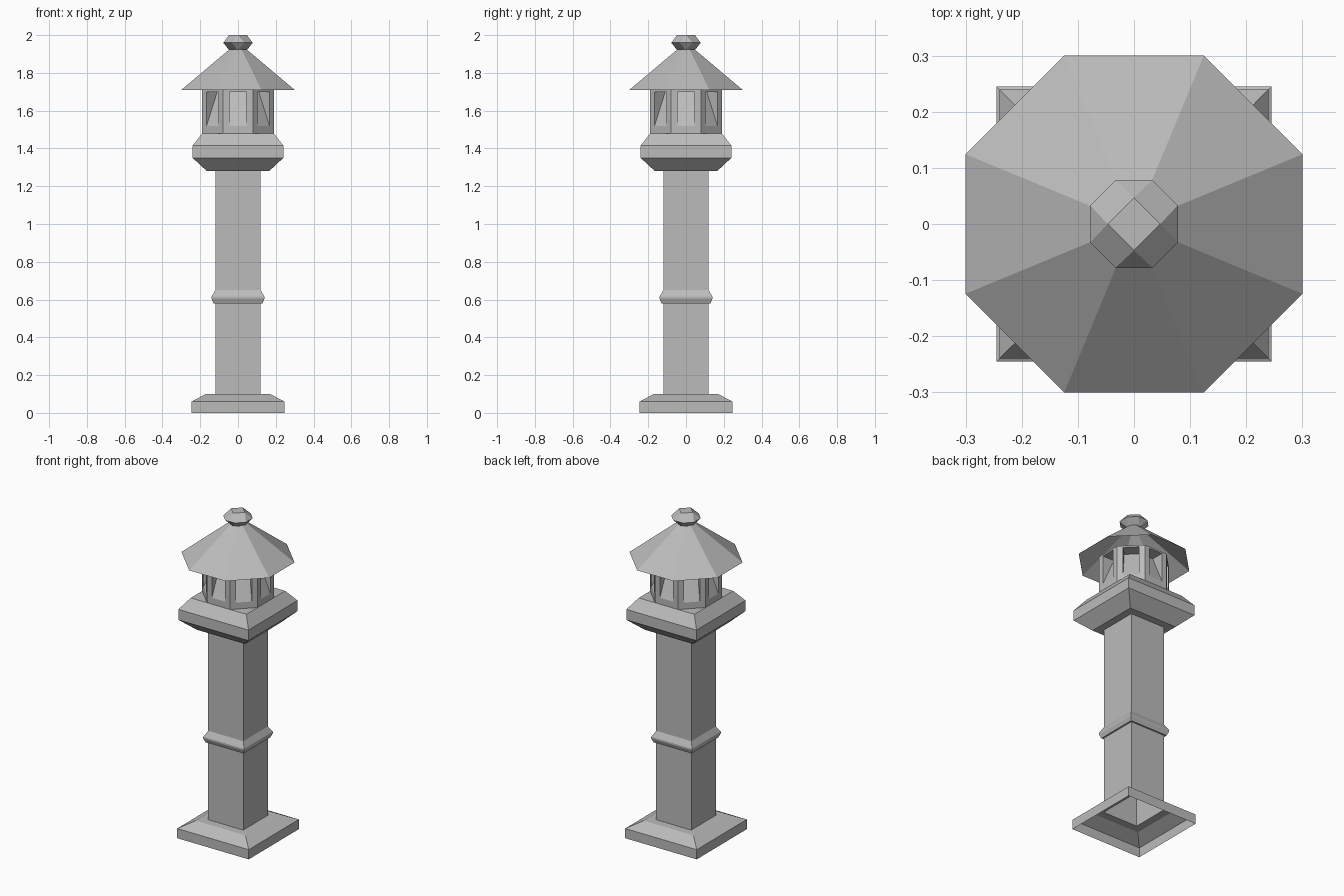
import bpy, bmesh, math
from mathutils import Vector, Matrix

old = bpy.data.objects.get("Cube")
if old:
    bpy.data.objects.remove(old, do_unlink=True)

stone = bpy.data.materials.new("grey_stone")
stone.use_nodes = True
GREY = (0.5, 0.5, 0.5, 1)
stone.diffuse_color = GREY
stone.node_tree.nodes["Principled BSDF"].inputs["Base Color"].default_value = GREY


def finish(name, bm):
    mesh = bpy.data.meshes.new(name)
    bm.to_mesh(mesh)
    bm.free()
    mesh.materials.append(stone)
    obj = bpy.data.objects.new(name, mesh)
    bpy.context.collection.objects.link(obj)
    return obj


def loft(name, sides, profile):
    """Stack regular polygons of (half width, height), flat side to the front."""
    bm = bmesh.new()
    rings = []
    for half, z in profile:
        r = half / math.cos(math.pi / sides)
        angles = [(i + 0.5) * math.tau / sides for i in range(sides)]
        rings.append([bm.verts.new((r * math.cos(a), r * math.sin(a), z)) for a in angles])
    for low, high in zip(rings, rings[1:]):
        for i in range(sides):
            j = (i + 1) % sides
            bm.faces.new((low[i], low[j], high[j], high[i]))
    return finish(name, bm)


# Square stonework, open underneath
loft("base_plinth", 4, [(0.245, 0), (0.245, 0.06), (0.17, 0.1), (0.12, 0.1)])
loft("pillar", 4, [(0.12, 0.1), (0.12, 1.28)])
loft("pillar_band", 4, [(0.12, 0.58), (0.13, 0.58), (0.14, 0.605), (0.14, 0.615), (0.12, 0.65)])
loft("platform", 4, [(0.12, 1.28), (0.165, 1.28), (0.24, 1.35), (0.24, 1.415),
                     (0.19, 1.48), (0.1, 1.48)])

# Eight-sided lantern: each panel has a window sloping inward to the top
bm = bmesh.new()
APOTHEM, BOTTOM, TOP = 0.19, 1.48, 1.71
half = APOTHEM * math.tan(math.pi / 8)
for k in range(8):
    turn = Matrix.Rotation(k * math.tau / 8, 3, 'Z')

    def point(x, z, depth=0):
        return bm.verts.new(turn @ Vector((x, depth - APOTHEM, z)))

    outer = [point(x, z) for x, z in ((-half, BOTTOM), (half, BOTTOM), (half, TOP), (-half, TOP))]
    a, b, c, d = inner = [point(x, z) for x, z in
                          ((-0.045, 1.52), (0.045, 1.52), (0.045, 1.7), (-0.045, 1.7))]
    back_r, back_l = point(0.045, 1.7, 0.08), point(-0.045, 1.7, 0.08)
    for i in range(4):
        j = (i + 1) % 4
        bm.faces.new((outer[i], outer[j], inner[j], inner[i]))
    bm.faces.new((a, b, back_r, back_l))
    bm.faces.new((back_l, back_r, c, d))
    bm.faces.new((a, back_l, d))
    bm.faces.new((b, c, back_r))
bmesh.ops.remove_doubles(bm, verts=bm.verts, dist=0.0001)
finish("lantern_house", bm)

# Roof shell
loft("roof", 8, [(0.3, 1.71), (0.045, 1.925)])

# Faceted finial: square top and bottom joined through an eight-sided waist
bm = bmesh.new()
for r, z in ((0.047, 2.0), (0.047, 1.92)):
    for x, y in ((r, 0), (-r, 0), (0, r), (0, -r)):
        bm.verts.new((x, y, z))
for sx in (-1, 1):
    for sy in (-1, 1):
        bm.verts.new((sx * 0.033, sy * 0.078, 1.96))
        bm.verts.new((sx * 0.078, sy * 0.033, 1.96))
bmesh.ops.convex_hull(bm, input=bm.verts)
bmesh.ops.dissolve_limit(bm, angle_limit=0.02, verts=bm.verts, edges=bm.edges)
bmesh.ops.recalc_face_normals(bm, faces=bm.faces)
finish("finial", bm)
